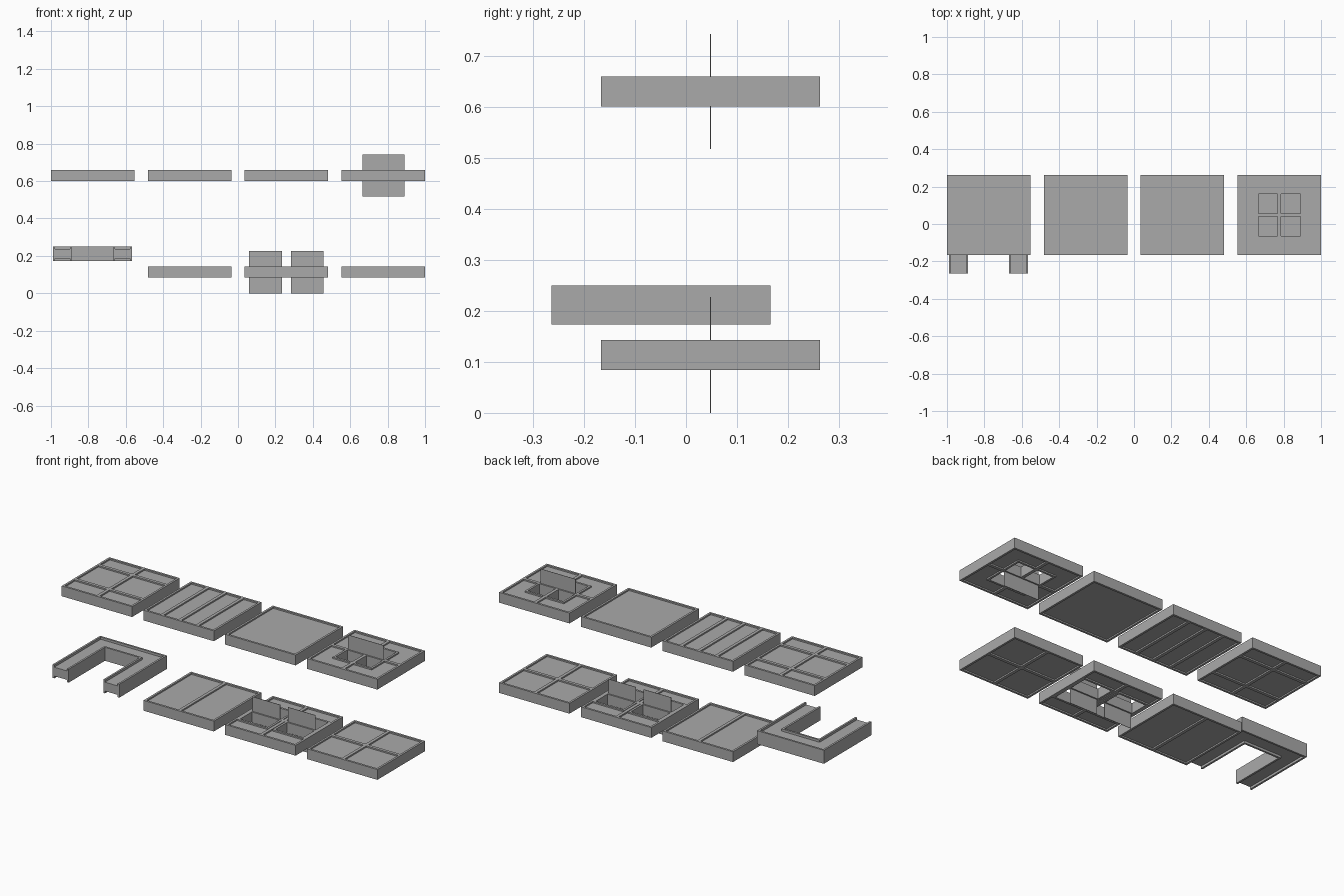
import bpy
import bmesh

if "Cube" in bpy.data.objects:
    bpy.data.objects.remove(bpy.data.objects["Cube"], do_unlink=True)

grey = bpy.data.materials.new("plain_grey")
grey.use_nodes = True
grey.diffuse_color = (0.4, 0.4, 0.4, 1)
grey.node_tree.nodes["Principled BSDF"].inputs["Base Color"].default_value = (0.4, 0.4, 0.4, 1)

W, H, T = 0.446, 0.43, 0.059       # panel width, height, thickness
YC = 0.048                         # panel centre in y
FRAME, BAR, RECESS = 0.012, 0.018, 0.008
COLUMNS = (-0.777, -0.259, 0.259, 0.777)
UPPER, LOWER = 0.601, 0.084        # underside of each row


def prism(bm, points, z0, z1):
    """Extrude a flat outline upwards."""
    face = bm.faces.new([bm.verts.new((x, y, z0)) for x, y in points])
    out = bmesh.ops.extrude_face_region(bm, geom=[face])
    for v in out["geom"]:
        if isinstance(v, bmesh.types.BMVert):
            v.co.z = z1


def rect(cx, cy, w, h):
    return [(cx + sx * w / 2, cy + sy * h / 2)
            for sx, sy in ((-1, -1), (1, -1), (1, 1), (-1, 1))]


def ring(bm, outer, inner, z0, z1):
    """Closed rectangular ring with mitred corners."""
    loops = [[bm.verts.new((x, y, z)) for x, y in pts]
             for pts, z in ((outer, z0), (outer, z1), (inner, z1), (inner, z0))]
    for a in range(4):
        la, lb = loops[a], loops[(a + 1) % 4]
        for i in range(4):
            j = (i + 1) % 4
            bm.faces.new((la[i], la[j], lb[j], lb[i]))


def finish(bm, name):
    bmesh.ops.recalc_face_normals(bm, faces=bm.faces[:])
    mesh = bpy.data.meshes.new(name)
    bm.to_mesh(mesh)
    bm.free()
    mesh.materials.append(grey)
    obj = bpy.data.objects.new(name, mesh)
    bpy.context.collection.objects.link(obj)
    return obj


def panel(name, cx, z, uprights=(), rails=(), openings=()):
    """Window panel: frame, recessed pane, glazing bars, pivoting sashes."""
    z1 = z + T
    inner = rect(cx, YC, W - 2 * FRAME, H - 2 * FRAME)
    bm = bmesh.new()
    ring(bm, rect(cx, YC, W, H), inner, z, z1)
    for u in uprights:
        prism(bm, rect(cx + u, YC, BAR, H - FRAME), z, z1)
    for r in rails:
        prism(bm, rect(cx, YC + r, W - FRAME, BAR), z, z1)
    for off, w, h in openings:
        ring(bm, rect(cx + off, YC, w + 2 * FRAME, h + 2 * FRAME),
             rect(cx + off, YC, w, h), z, z1)
    finish(bm, name + "_frame")

    # Recessed pane, pierced where a sash opens
    bm = bmesh.new()
    low, high = z + RECESS, z1 - RECESS
    if openings:
        share = (W - FRAME) / len(openings)
        for i, (off, w, h) in enumerate(openings):
            px = cx + (i - (len(openings) - 1) / 2) * share
            ring(bm, rect(px, YC, share, H - FRAME), rect(cx + off, YC, w, h), low, high)
    else:
        prism(bm, rect(cx, YC, W - FRAME, H - FRAME), low, high)
    finish(bm, name + "_pane")

    # Thin sashes turned square to the panel
    for i, (off, w, h) in enumerate(openings):
        bm = bmesh.new()
        mid = z + T / 2
        prism(bm, rect(cx + off, YC, w, 0.002), mid - h / 2, mid + h / 2)
        finish(bm, f"{name}_sash_{i + 1}")


# Upper row
panel("six_light_window", COLUMNS[0], UPPER, uprights=(0,), rails=(-0.104, 0.108))
panel("striped_window", COLUMNS[1], UPPER, uprights=(-0.111, 0, 0.111))
panel("plain_window", COLUMNS[2], UPPER)
panel("pivot_window", COLUMNS[3], UPPER, uprights=(0,), rails=(0,),
      openings=((0, 0.224, 0.225),))

# Lower row
panel("sliding_window", COLUMNS[1], LOWER, uprights=(0,))
panel("double_pivot_window", COLUMNS[2], LOWER, uprights=(0,), rails=(0,),
      openings=((-0.112, 0.174, 0.227), (0.112, 0.174, 0.227)))
panel("four_light_window", COLUMNS[3], LOWER, uprights=(0,), rails=(0,))


# Channelled U-shaped surround
def u_outline(a, b):
    x0, x1, front, back = -0.99, -0.567, -0.264, 0.166
    return [(x0 + a, front), (x0 + a, back - a), (x1 - a, back - a), (x1 - a, front),
            (x1 - b, front), (x1 - b, back - b), (x0 + b, back - b), (x0 + b, front)]


LEG, RIM = 0.102, 0.011
bm = bmesh.new()
prism(bm, u_outline(RIM / 2, LEG - RIM / 2), 0.186, 0.237)
prism(bm, u_outline(0, RIM), 0.173, 0.25)
prism(bm, u_outline(LEG - RIM, LEG), 0.173, 0.25)
finish(bm, "door_surround")
